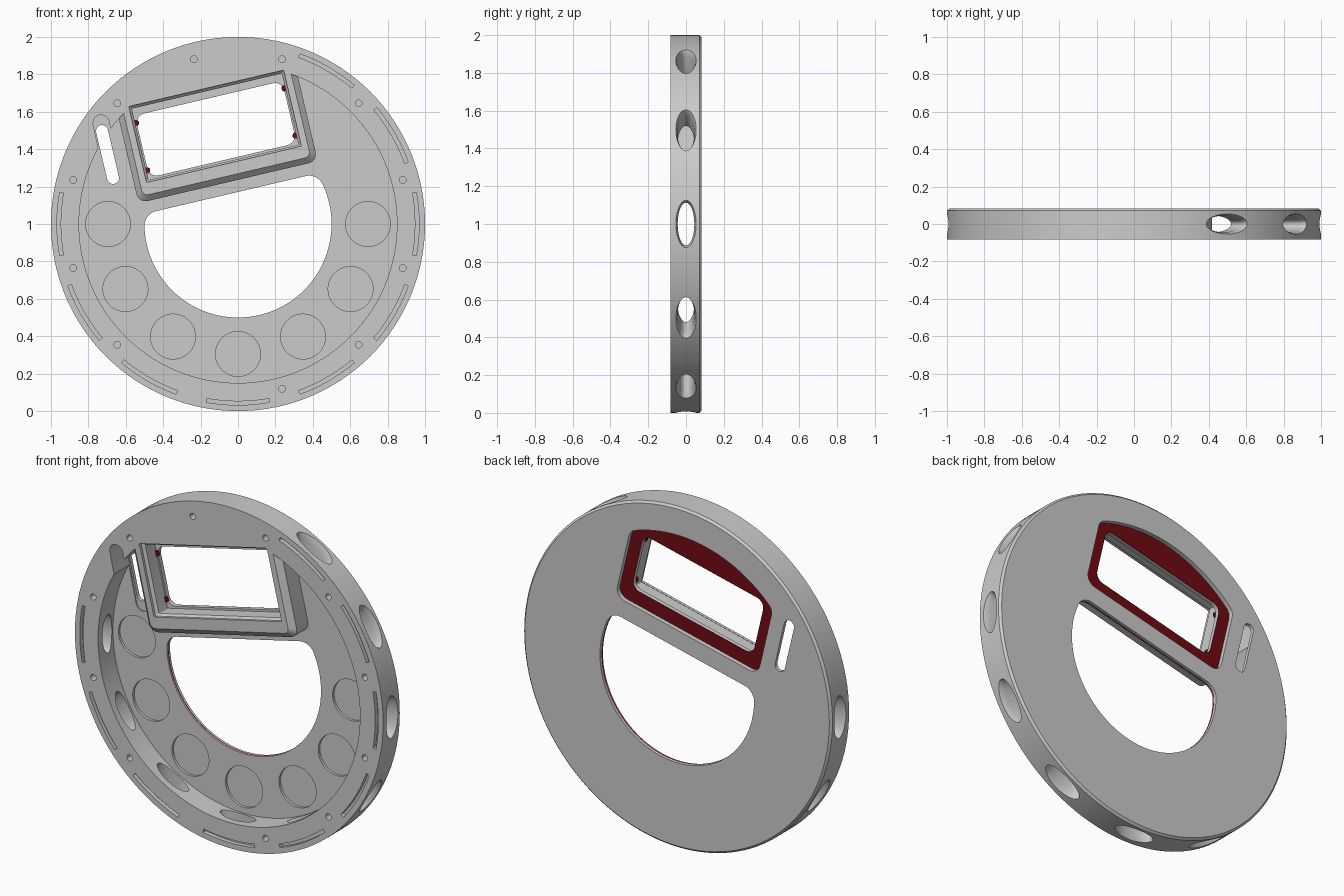
import bpy, bmesh
from math import sin, cos, pi, radians, sqrt, atan2

if "Cube" in bpy.data.objects:
    bpy.data.objects.remove(bpy.data.objects["Cube"])

TILT = radians(13.2)
N = 128

def arc(cx, cz, r, a0, a1, n):
    return [(cx + r * cos(a0 + (a1 - a0) * i / n), cz + r * sin(a0 + (a1 - a0) * i / n))
            for i in range(n + 1)]

def circle(cx, cz, r, n):
    return arc(cx, cz, r, 0, 2 * pi, n)[:-1]

def tilt(pts):
    return [(u * cos(TILT) - v * sin(TILT), u * sin(TILT) + v * cos(TILT)) for u, v in pts]

def at_y(pts, y):
    return [(x, y, z + 1) for x, z in pts]

def rrect(u, v0, v1, r, n=6):
    return tilt(arc(u - r, v0 + r, r, -pi / 2, 0, n) + arc(u - r, v1 - r, r, 0, pi / 2, n)
                + arc(r - u, v1 - r, r, pi / 2, pi, n) + arc(r - u, v0 + r, r, pi, 1.5 * pi, n))

# Flat-bottomed panel outline with an arched top following the disc
def dome(w, v0, big, r, rt):
    cu = w - rt
    cv = sqrt((big - rt) ** 2 - cu ** 2)
    a = atan2(cv, cu)
    return tilt(arc(w - r, v0 + r, r, -pi / 2, 0, 6) + arc(cu, cv, rt, 0, a, 5)
                + arc(0, 0, big, a, pi - a, 32)[1:-1]
                + arc(-cu, cv, rt, pi - a, pi, 5) + arc(r - w, v0 + r, r, pi, 1.5 * pi, 6))

# D-shaped outline: large circle cut by a straight edge with filleted corners
def d_shape(big, v, f):
    cv = v - f
    cu = sqrt((big - f) ** 2 - cv ** 2)
    a = atan2(cv, cu)
    return tilt(arc(cu, cv, f, pi / 2, a, 10) + arc(0, 0, big, a, -pi - a, 80)[1:-1]
                + arc(-cu, cv, f, pi - a, pi / 2, 10))

def capsule(p, q, r):
    a = atan2(q[1] - p[1], q[0] - p[0])
    return arc(*q, r, a - pi / 2, a + pi / 2, 12) + arc(*p, r, a + pi / 2, a + 1.5 * pi, 12)

# Object made of one or more lofted solids
def make(name, solids, caps=True, color=None):
    bm = bmesh.new()
    for loops in solids:
        rings = [[bm.verts.new(p) for p in lp] for lp in loops]
        n = len(rings[0])
        for a, b in zip(rings, rings[1:]):
            for i in range(n):
                j = (i + 1) % n
                bm.faces.new((a[i], a[j], b[j], b[i]))
        if caps:
            bm.faces.new(rings[0])
            bm.faces.new(rings[-1])
    bmesh.ops.recalc_face_normals(bm, faces=bm.faces)
    me = bpy.data.meshes.new(name)
    bm.to_mesh(me)
    bm.free()
    ob = bpy.data.objects.new(name, me)
    bpy.context.collection.objects.link(ob)
    if color:
        mat = bpy.data.materials.new(name + "_colour")
        mat.diffuse_color = color
        mat.use_nodes = True
        mat.node_tree.nodes["Principled BSDF"].inputs["Base Color"].default_value = mat.diffuse_color
        me.materials.append(mat)
    return ob

def prism(pts, y0, y1):
    return [at_y(pts, y0), at_y(pts, y1)]

def boolean(ob, solids, op='DIFFERENCE'):
    tool = make("cutter", solids)
    tool.hide_render = True
    m = ob.modifiers.new("bool", 'BOOLEAN')
    m.operation, m.solver, m.object = op, 'EXACT', tool
    bpy.context.view_layer.objects.active = ob
    bpy.ops.object.modifier_apply(modifier=m.name)
    bpy.data.objects.remove(tool)

def polar(r, deg):
    return r * cos(radians(deg)), r * sin(radians(deg))

# Disc body with a chamfered back edge and open front recess
body = make("ring_housing", [[at_y(circle(0, 0, 1, N), -.083), at_y(circle(0, 0, 1, N), .071),
                              at_y(circle(0, 0, .988, N), .083)]])
boolean(body, [prism(circle(0, 0, .85, N), -.1, .055)])

# Raised window frame, then its stepped pocket, opening and back recess
boolean(body, [[at_y(dome(.46, .262, .87, .03, .002), -.081),
                at_y(dome(.492, .23, .87, .05, .002), -.05),
                at_y(dome(.492, .23, .87, .05, .002), .065)]], 'UNION')
boolean(body, [[at_y(rrect(.425, .328, .745, .004), -.1), at_y(rrect(.425, .328, .745, .004), -.065),
                at_y(rrect(.412, .338, .73, .004), -.05), at_y(rrect(.412, .338, .73, .004), .03)]])
window = [prism(rrect(.404, .35, .69, .05), -.2, .2)]
boolean(body, window)
back_outline = dome(.475, .27, .835, .06, .06)
boolean(body, [prism(back_outline, .055, .1)])

# Large D opening
boolean(body, [prism(d_shape(.5, .167, .08), -.2, .2)])

# Round pockets in the recess floor
boolean(body, [prism(circle(*polar(.695, a), .12, 48), 0, .07) for a in range(180, 361, 30)])

# Slot beside the window
boolean(body, [prism(capsule((-.732, .54), (-.658, .203), .043), -.1, .062)])
boolean(body, [prism(capsule((-.727, .497), (-.668, .246), .032), -.2, .2)])

# Oval ports through the rim, flared on the outside
ports = range(180, 421, 30)
def port(deg):
    a = radians(deg)
    loops = []
    for r, w, h in ((.82, .113, .044), (.96, .113, .044), (.985, .122, .049), (1.03, .145, .064)):
        loops.append([(r * cos(a) - t * sin(a), y, 1 + r * sin(a) + t * cos(a))
                      for t, y in ((w * cos(k * pi / 20), h * sin(k * pi / 20)) for k in range(40))])
    return loops
boolean(body, [port(a) for a in ports])

# Curved slots and screw holes in the front rim
def arc_slot(deg):
    a0, a1 = radians(deg - 10), radians(deg + 10)
    return prism(arc(0, 0, .968, a0, a1, 14) + arc(0, 0, .948, a1, a0, 14), -.1, -.058)
boolean(body, [arc_slot(a) for a in ports])
boolean(body, [prism(circle(*polar(.912, a), .018, 20), -.1, -.02)
               for a in range(15, 360, 30) if a != 255])

# Red panel in the back recess, with the window opening
RED = (.16, .003, .006, 1)
panel = make("back_panel", [prism(back_outline, .053, .0565)], color=RED)
boolean(panel, window)

# Red line around the D opening
liner = make("opening_liner", [prism(d_shape(.499, .166, .08), .062, .069)], caps=False, color=RED)

# Small red pads on the window ledge
pads = make("window_pads", [prism(tilt(circle(s * .408, v, .017, 20)), .022, .031)
                            for s in (-1, 1) for v in (.39, .65)], color=RED)

for ob in (body, panel, liner, pads):
    bpy.ops.object.select_all(action='DESELECT')
    ob.select_set(True)
    bpy.context.view_layer.objects.active = ob
    bpy.ops.object.shade_smooth_by_angle(angle=radians(25))
